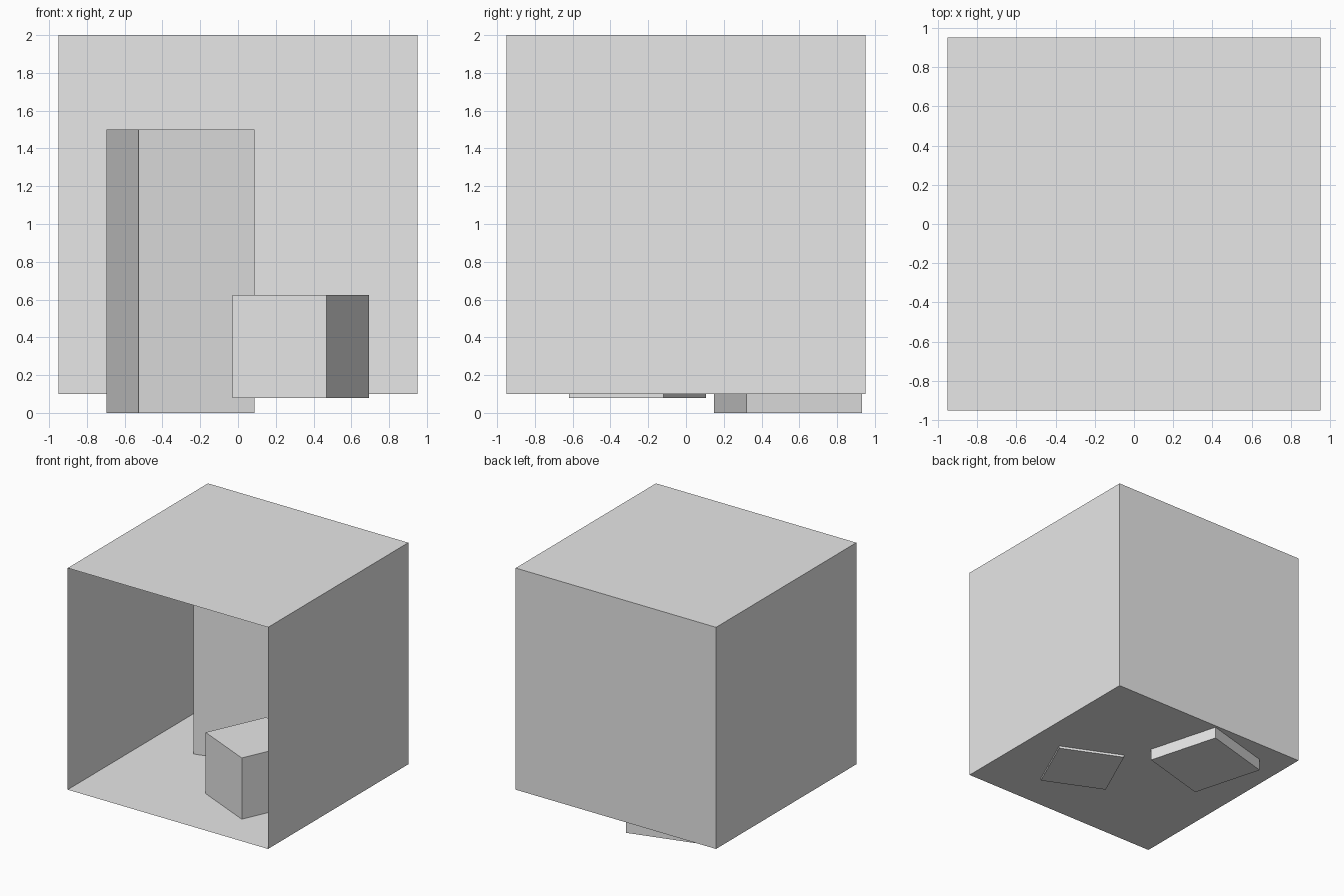
import bpy
import math
from mathutils import Matrix

old = bpy.data.objects.get("Cube")
if old:
    bpy.data.objects.remove(old, do_unlink=True)

grey = bpy.data.materials.new("plain_grey")
grey.use_nodes = True
colour = (0.8, 0.8, 0.8, 1)
grey.diffuse_color = colour
grey.node_tree.nodes["Principled BSDF"].inputs["Base Color"].default_value = colour

HALF = 0.95
MIDDLE = 1.05


def finish(name):
    obj = bpy.context.object
    obj.name = obj.data.name = name
    obj.data.materials.append(grey)
    return obj


def panel(name, axis, angle):
    """A square sheet pushed down by half the room, then turned about the room centre."""
    bpy.ops.mesh.primitive_plane_add(size=2 * HALF)
    obj = finish(name)
    turn = Matrix.Rotation(math.radians(angle), 4, axis)
    obj.data.transform(turn @ Matrix.Translation((0, 0, -HALF)))
    obj.location.z = MIDDLE


def block(name, x, y, bottom, top, width, angle):
    """A square upright block turned about z."""
    bpy.ops.mesh.primitive_cube_add(size=1, location=(x, y, (bottom + top) / 2))
    obj = finish(name)
    obj.scale = (width, width, top - bottom)
    obj.rotation_euler.z = math.radians(angle)


# Room shell, open at the front
panel("floor", "X", 0)
panel("ceiling", "X", 180)
panel("back_wall", "X", 90)
panel("left_wall", "Y", -90)
panel("right_wall", "Y", 90)

# Blocks standing in the room, sunk slightly through the floor
block("tall_block", -0.305, 0.54, 0, 1.5, 0.636, 15.6)
block("short_block", 0.332, -0.257, 0.08, 0.625, 0.548, -24.2)
